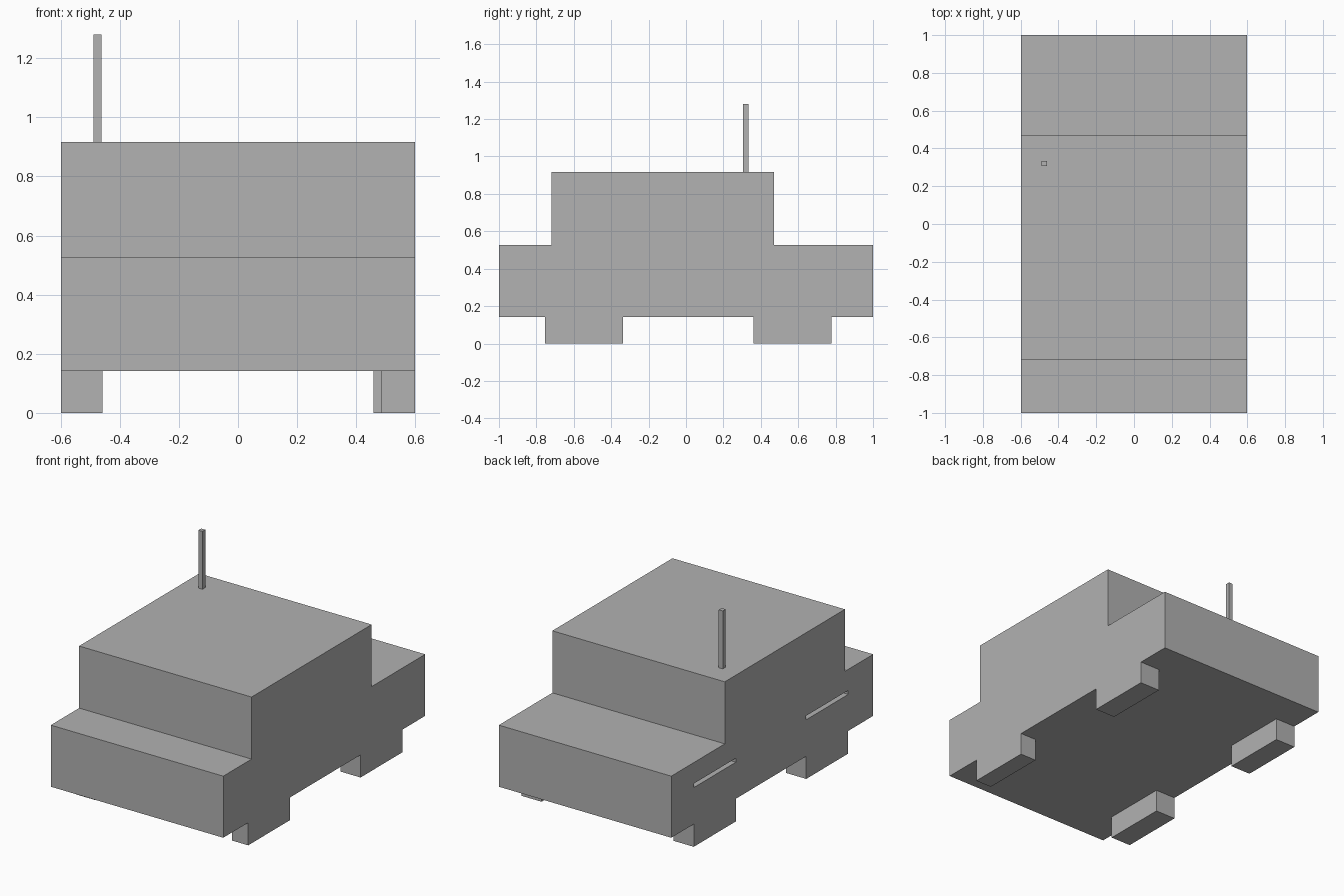
import bpy
import bmesh
from mathutils import Vector

cube = bpy.data.objects.get("Cube")
if cube:
    bpy.data.objects.remove(cube, do_unlink=True)

grey = bpy.data.materials.new("plain_grey")
grey.use_nodes = True
colour = (0.445, 0.445, 0.445, 1)
grey.diffuse_color = colour
for node in grey.node_tree.nodes:
    if node.type == "BSDF_PRINCIPLED":
        node.inputs["Base Color"].default_value = colour

HALF = 0.598
FLOOR = 0.142
ROOF = 0.917


def finish(name, bm):
    bmesh.ops.recalc_face_normals(bm, faces=bm.faces)
    mesh = bpy.data.meshes.new(name)
    bm.to_mesh(mesh)
    bm.free()
    mesh.materials.append(grey)
    obj = bpy.data.objects.new(name, mesh)
    bpy.context.collection.objects.link(obj)
    return obj


def box(name, low, high):
    low, high = Vector(low), Vector(high)
    bm = bmesh.new()
    bmesh.ops.create_cube(bm, size=1)
    bmesh.ops.scale(bm, vec=high - low, verts=bm.verts)
    bmesh.ops.translate(bm, vec=(low + high) / 2, verts=bm.verts)
    return finish(name, bm)


# Body: stepped side profile with bonnet, cabin and tail, extruded across x
profile = [(-1, FLOOR), (1, FLOOR), (1, 0.528), (0.47, 0.528),
           (0.47, ROOF), (-0.72, ROOF), (-0.72, 0.528), (-1, 0.528)]
bm = bmesh.new()
side = bm.faces.new([bm.verts.new((-HALF, y, z)) for y, z in profile])
swept = bmesh.ops.extrude_face_region(bm, geom=[side])["geom"]
bmesh.ops.translate(bm, vec=(2 * HALF, 0, 0),
                    verts=[g for g in swept if isinstance(g, bmesh.types.BMVert)])
body = finish("body", bm)

# Wheels: flush blocks in matching arches; the right arches leave a slit on top
WHEEL_TOP = 0.371
wheels = [("front_right", -1, -0.753, -0.337, 0.14, 0.025),
          ("rear_right", -1, 0.36, 0.777, 0.14, 0.025),
          ("front_left", 1, -0.753, -0.337, 0.113, 0),
          ("rear_left", 1, 0.36, 0.777, 0.14, 0)]
for name, sign, y0, y1, width, gap in wheels:
    inner, outer = sign * (HALF - width), sign * HALF
    x0, x1 = sorted((inner, outer))
    box(name + "_wheel", (x0, y0, 0), (x1, y1, WHEEL_TOP))

    # Arch cutter, pushed past the body side and floor
    c0, c1 = sorted((inner, outer + sign * 0.1))
    cutter = box(name + "_arch_cutter", (c0, y0, 0), (c1, y1, WHEEL_TOP + gap))
    cut = body.modifiers.new(name + "_arch", "BOOLEAN")
    cut.operation = "DIFFERENCE"
    cut.solver = "EXACT"
    cut.object = cutter
    bpy.context.view_layer.objects.active = body
    bpy.ops.object.modifier_apply(modifier=cut.name)
    bpy.data.objects.remove(cutter, do_unlink=True)

# Aerial on the roof
box("aerial", (-0.489, 0.306, ROOF), (-0.461, 0.334, 1.28))
